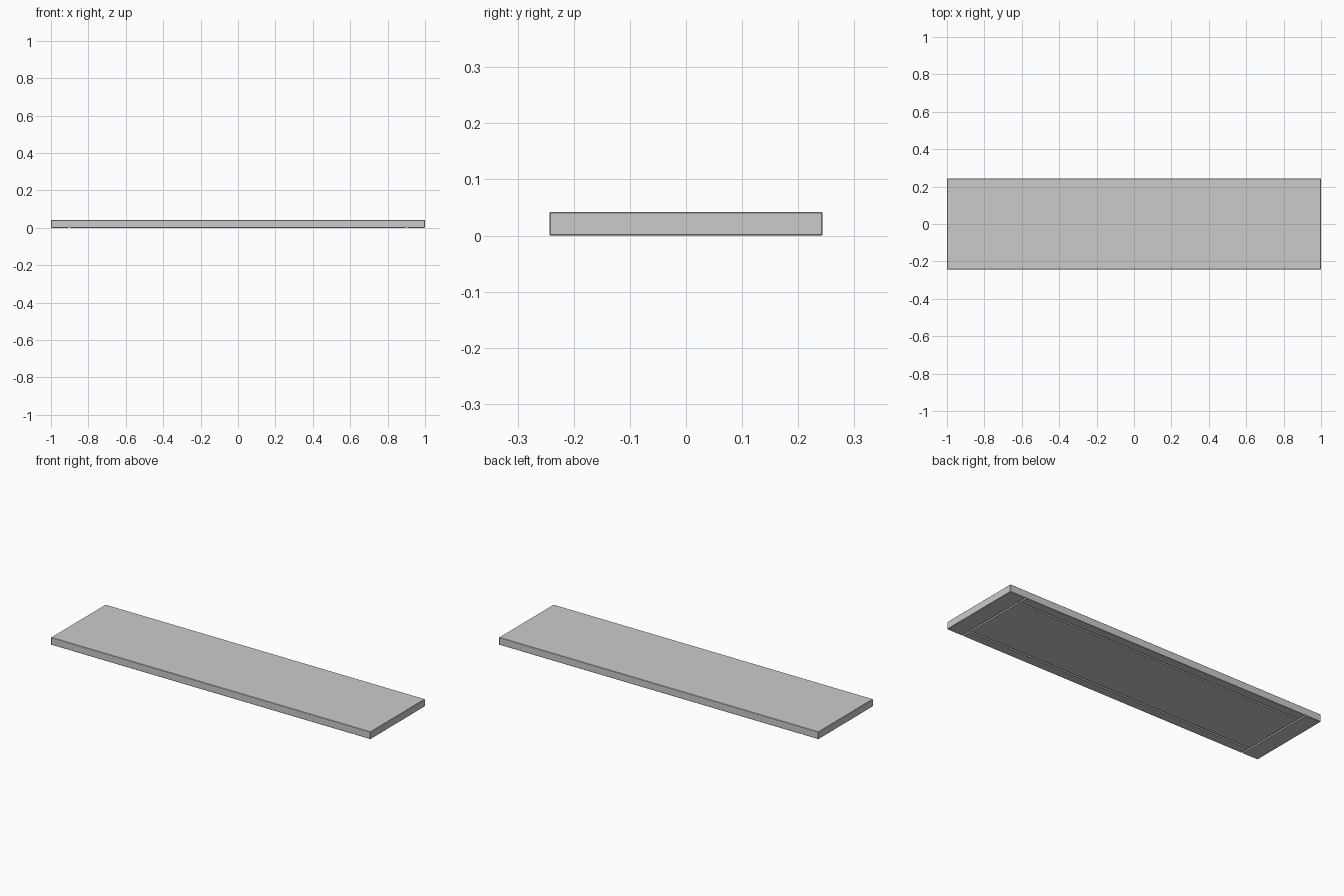
import bpy, bmesh

if "Cube" in bpy.data.objects:
    bpy.data.objects.remove(bpy.data.objects["Cube"])

L, W, H = 2.0, 0.487, 0.042      # overall size
GROOVE_W, GROOVE_D = 0.012, 0.006
END_X, SIDE_Y = 0.9, 0.187       # groove positions on the underside


def make_object(name, bm):
    bmesh.ops.recalc_face_normals(bm, faces=bm.faces[:])
    mesh = bpy.data.meshes.new(name)
    bm.to_mesh(mesh)
    bm.free()
    obj = bpy.data.objects.new(name, mesh)
    bpy.context.collection.objects.link(obj)
    return obj


def groove_cutter(name, axis, offset, half_length):
    """Triangular prism along x or y, apex up, for a V groove."""
    w = GROOVE_W
    profile = [(-w, -GROOVE_D), (w, -GROOVE_D), (0, GROOVE_D)]
    bm = bmesh.new()
    verts = []
    for a, z in profile:
        p = (-half_length, offset + a, z) if axis == 'X' else (offset + a, -half_length, z)
        verts.append(bm.verts.new(p))
    face = bm.faces.new(verts)
    ext = bmesh.ops.extrude_face_region(bm, geom=[face])
    step = (2 * half_length, 0, 0) if axis == 'X' else (0, 2 * half_length, 0)
    bmesh.ops.translate(bm, vec=step,
                        verts=[v for v in ext['geom'] if isinstance(v, bmesh.types.BMVert)])
    return make_object(name, bm)


# Board with finely eased edges
bm = bmesh.new()
bmesh.ops.create_cube(bm, size=1)
bmesh.ops.scale(bm, vec=(L, W, H), verts=bm.verts[:])
bmesh.ops.translate(bm, vec=(0, 0, H / 2), verts=bm.verts[:])
bmesh.ops.bevel(bm, geom=bm.edges[:], offset=0.002, segments=1, affect='EDGES')
board = make_object("board", bm)

# V grooves below: two across the full width, two lengthwise between them
cutters = []
for s in (-1, 1):
    cutters.append(groove_cutter("end_groove_cutter", 'Y', s * END_X, W))
    cutters.append(groove_cutter("side_groove_cutter", 'X', s * SIDE_Y, END_X - 0.001))

bpy.context.view_layer.objects.active = board
for c in cutters:
    c.hide_render = True
    mod = board.modifiers.new("groove", 'BOOLEAN')
    mod.operation = 'DIFFERENCE'
    mod.solver = 'EXACT'
    mod.object = c
    bpy.ops.object.modifier_apply(modifier=mod.name)
    bpy.data.objects.remove(c)
